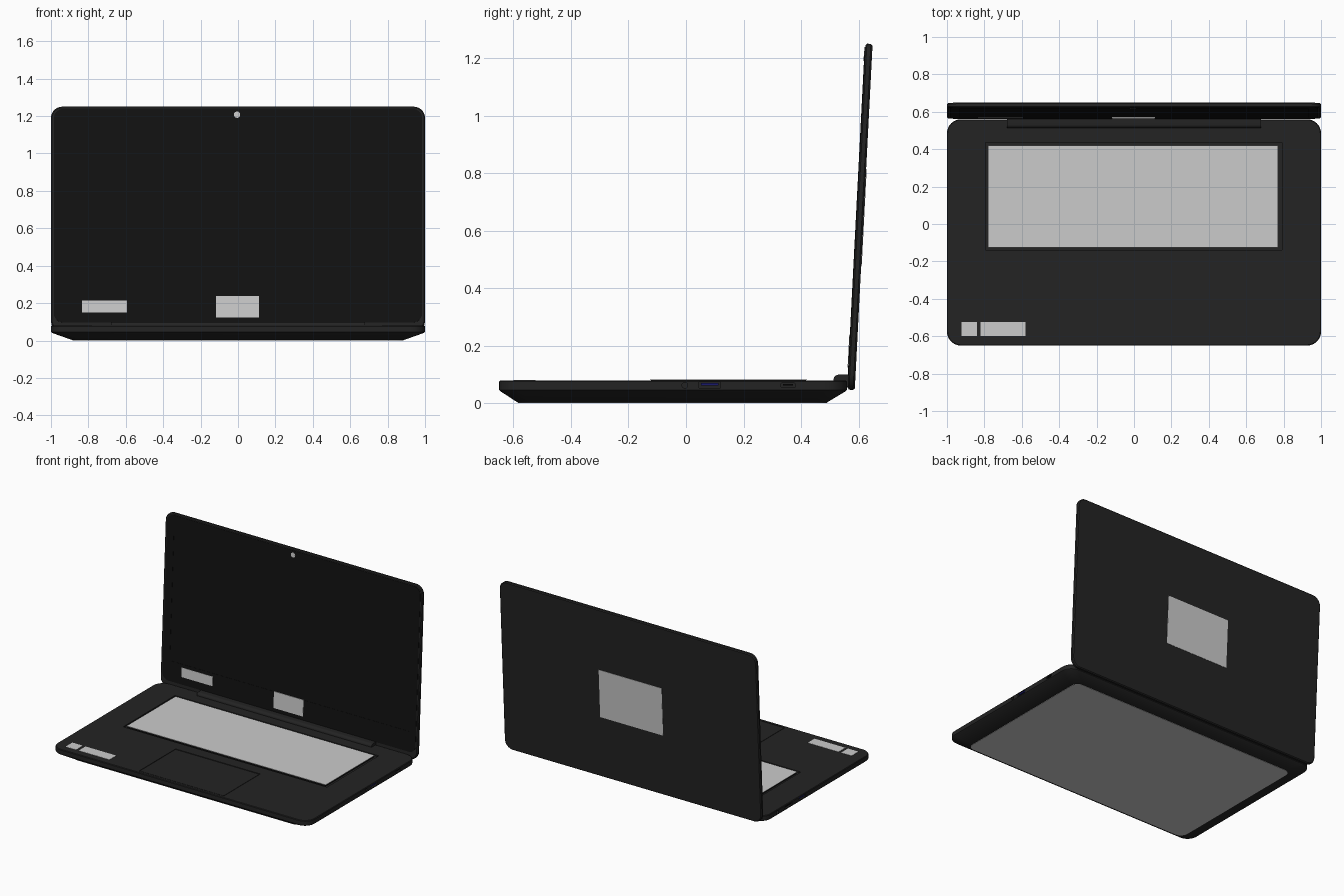
import bpy, bmesh, math
from mathutils import Matrix

if "Cube" in bpy.data.objects:
    bpy.data.objects.remove(bpy.data.objects["Cube"])


def material(name, r, g, b):
    m = bpy.data.materials.new(name)
    m.diffuse_color = (r, g, b, 1)
    m.use_nodes = True
    m.node_tree.nodes["Principled BSDF"].inputs["Base Color"].default_value = m.diffuse_color
    return m


BLACK = material("black_shell", 0.017, 0.017, 0.017)
DARK = material("dark_glass", 0.006, 0.006, 0.006)
PORT = material("port_black", 0.003, 0.003, 0.003)
BLUE = material("port_blue", 0.01, 0.01, 0.15)
LID_MATRIX = Matrix.Translation((0, 0.562, 0.047)) @ Matrix.Rotation(math.radians(-2.95), 4, 'X')


def outline(u0, u1, v0, v1, r, n=8):
    """Rectangle with rounded corners as a list of 2D points."""
    if r == 0:
        return [(u1, v1), (u0, v1), (u0, v0), (u1, v0)]
    centres = [(u1 - r, v1 - r), (u0 + r, v1 - r), (u0 + r, v0 + r), (u1 - r, v0 + r)]
    return [(cu + r * math.cos((k + i / n) * math.pi / 2),
             cv + r * math.sin((k + i / n) * math.pi / 2))
            for k, (cu, cv) in enumerate(centres) for i in range(n + 1)]


def loft(name, rings, axis='Z', mat=None, lid=False):
    """Closed solid through rings of (u0, u1, v0, v1, radius, depth)."""
    place = {'Z': lambda u, v, w: (u, v, w),
             'Y': lambda u, v, w: (u, w, v),
             'X': lambda u, v, w: (w, u, v)}[axis]
    bm = bmesh.new()
    loops = [[bm.verts.new(place(u, v, ring[5])) for u, v in outline(*ring[:5])] for ring in rings]
    for a, b in zip(loops, loops[1:]):
        for i in range(len(a)):
            j = (i + 1) % len(a)
            bm.faces.new((a[i], a[j], b[j], b[i]))
    bm.faces.new(loops[0])
    bm.faces.new(loops[-1])
    bmesh.ops.remove_doubles(bm, verts=bm.verts, dist=1e-5)
    bmesh.ops.recalc_face_normals(bm, faces=bm.faces)
    mesh = bpy.data.meshes.new(name)
    bm.to_mesh(mesh)
    bm.free()
    ob = bpy.data.objects.new(name, mesh)
    bpy.context.collection.objects.link(ob)
    if mat:
        mesh.materials.append(mat)
    if lid:
        ob.matrix_world = LID_MATRIX
    return ob


def slab(name, u0, u1, v0, v1, w0, w1, axis='Z', mat=None, r=0, lid=False):
    return loft(name, [(u0, u1, v0, v1, r, w0), (u0, u1, v0, v1, r, w1)], axis, mat, lid)


def cut(target, cutter):
    mod = target.modifiers.new("cut", 'BOOLEAN')
    mod.object = cutter
    mod.operation = 'DIFFERENCE'
    mod.solver = 'EXACT'
    cutter.hide_render = True
    cutter.hide_viewport = True


# Base shell with sloping underside, and the bottom panel
base = loft("base_shell", [(-0.885, 0.885, -0.585, 0.49, 0.05, 0.002),
                           (-0.995, 0.995, -0.645, 0.555, 0.07, 0.041),
                           (-1, 1, -0.65, 0.56, 0.075, 0.046),
                           (-1, 1, -0.65, 0.56, 0.075, 0.075),
                           (-0.996, 0.996, -0.646, 0.556, 0.071, 0.079)], mat=BLACK)
slab("bottom_panel", -0.885, 0.885, -0.585, 0.49, 0, 0.002, r=0.05)

# Keyboard well, key block and top panel
cut(base, slab("keyboard_well_cutter", -0.795, 0.79, -0.14, 0.435, 0.07, 0.1, mat=BLACK))
slab("keyboard_block", -0.775, 0.767, -0.122, 0.417, 0.068, 0.081, mat=DARK)
slab("keyboard_panel", -0.78, 0.77, -0.125, 0.42, 0.081, 0.083)

# Touchpad in a shallow recess
cut(base, slab("touchpad_cutter", -0.33, 0.33, -0.63, -0.222, 0.074, 0.1, mat=BLACK))
slab("touchpad", -0.326, 0.326, -0.626, -0.229, 0.072, 0.0785, mat=BLACK)

# Palm rest stickers
slab("small_palm_sticker", -0.922, -0.84, -0.6, -0.524, 0.078, 0.0805)
slab("wide_palm_sticker", -0.82, -0.58, -0.6, -0.524, 0.078, 0.0805)

# Side ports: side, name, y range, z range, corner radius, insert colour
ports = [(1, "audio_jack", -0.014, 0.006, 0.052, 0.072, 0.0099, None),
         (1, "right_usb_port", 0.045, 0.12, 0.053, 0.073, 0, BLUE),
         (1, "small_port", 0.33, 0.38, 0.054, 0.07, 0.005, PORT),
         (-1, "power_socket", 0.4, 0.425, 0.05, 0.074, 0.0119, None),
         (-1, "video_port", 0.25, 0.33, 0.052, 0.073, 0.004, PORT),
         (-1, "left_usb_port", 0.1, 0.175, 0.053, 0.073, 0, BLUE)]
for side, name, y0, y1, z0, z1, r, insert in ports:
    cut(base, slab(name + "_cutter", y0, y1, z0, z1, side * 0.97, side * 1.02, 'X', PORT, r))
    if insert:
        slab(name + "_tongue", y0 + 0.007, y1 - 0.007, z0 + 0.008, z1 - 0.003,
             side * 0.968, side * 0.996, 'X', insert)

# Hinge cover: a rounded bar between base and lid
hinge = slab("hinge_cover", 0.513, 0.582, 0.056, 0.099, -0.68, 0.68, 'X', BLACK, 0.018)

# Lid shell, display glass and recessed screen
H = 1.205
lid = loft("lid_shell", [(-0.994, 0.994, 0.006, H - 0.006, 0.055, 0),
                         (-1, 1, 0, H, 0.06, 0.005),
                         (-1, 1, 0, H, 0.06, 0.019),
                         (-0.994, 0.994, 0.006, H - 0.006, 0.055, 0.025)], 'Y', BLACK, True)
bezel = slab("screen_bezel", -0.985, 0.985, 0.05, H - 0.012, -0.002, 0.003, 'Y', DARK, 0.05, True)
cut(bezel, slab("screen_cutter", -0.93, 0.93, 0.19, 1.125, -0.01, -0.0005, 'Y', DARK, lid=True))

# Lid details: camera, bezel labels and rear plate
slab("camera", -0.022, 0.012, 1.145, 1.179, -0.0035, 0, 'Y', r=0.0169, lid=True)
slab("left_bezel_label", -0.835, -0.593, 0.102, 0.168, -0.004, 0, 'Y', lid=True)
slab("centre_bezel_plate", -0.118, 0.112, 0.077, 0.192, -0.004, 0, 'Y', lid=True)
slab("lid_rear_plate", -0.25, 0.24, 0.43, 0.77, 0.024, 0.027, 'Y', lid=True)

# Smooth rounded edges, keep sharp ones
bpy.ops.object.select_all(action='DESELECT')
for ob in bpy.context.collection.objects:
    if not ob.hide_render:
        ob.select_set(True)
        bpy.context.view_layer.objects.active = ob
bpy.ops.object.shade_smooth_by_angle(angle=math.radians(30))
